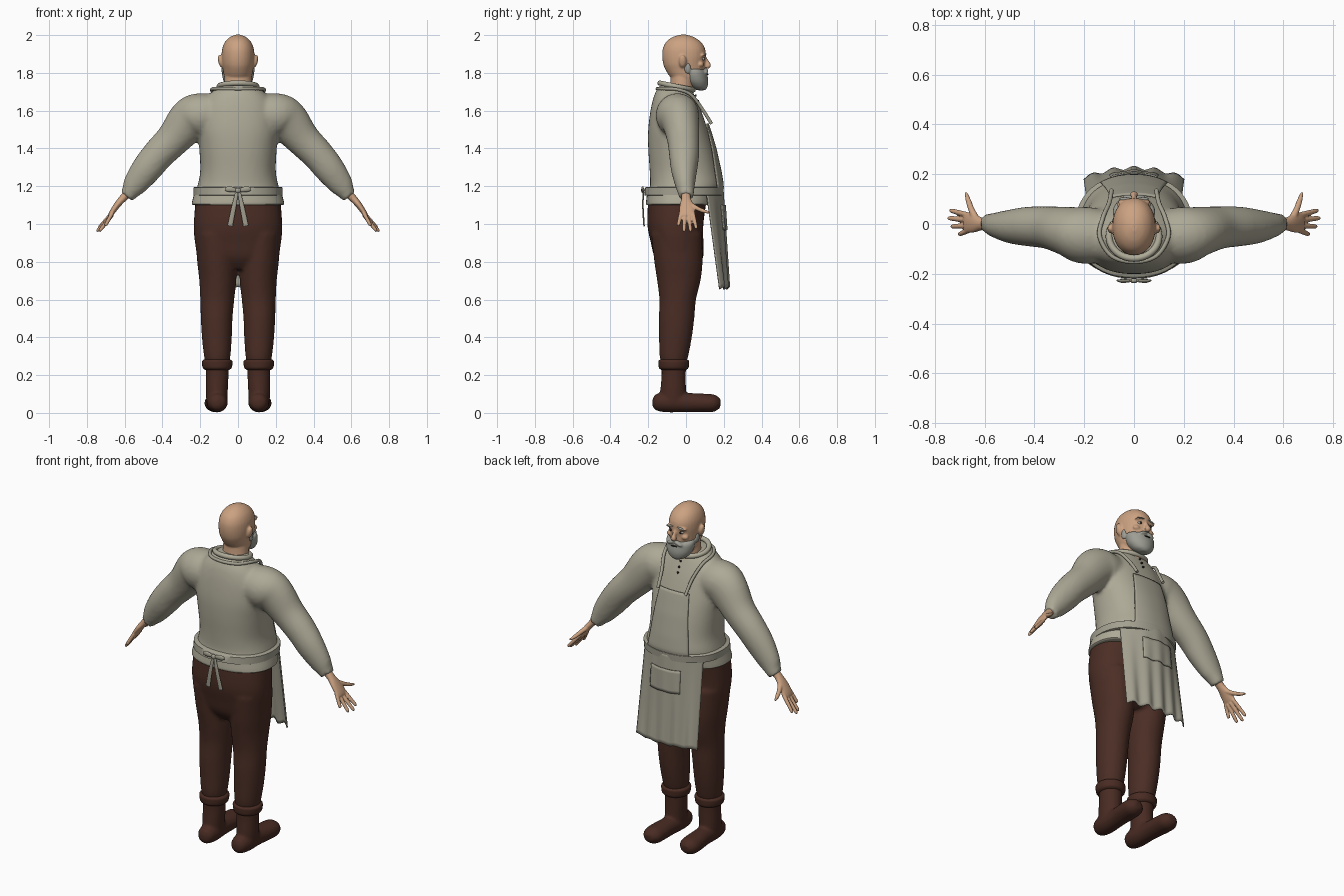
import bpy, bmesh, math
from mathutils import Vector, Matrix

default = bpy.data.objects.get("Cube")
if default:
    bpy.data.objects.remove(default, do_unlink=True)

X, Y, Z = Vector((1, 0, 0)), Vector((0, 1, 0)), Vector((0, 0, 1))


def material(name, color):
    mat = bpy.data.materials.new(name)
    mat.use_nodes = True
    mat.diffuse_color = (*color, 1)
    mat.node_tree.nodes["Principled BSDF"].inputs["Base Color"].default_value = (*color, 1)
    return mat


skin = material("skin", (.60, .36, .22))
linen = material("linen", (.42, .40, .31))
canvas = material("apron canvas", (.37, .355, .28))
wool = material("brown wool", (.07, .027, .018))
leather = material("brown leather", (.065, .024, .016))
grey = material("grey hair", (.34, .34, .30))
dark = material("dark", (.02, .015, .012))
white = material("eye white", (.6, .58, .53))


def spline(stations, steps):
    """Catmull-Rom resampling of station tuples."""
    s = [Vector(p) for p in stations]
    out = []
    for i in range(len(s) - 1):
        a, b, c, d = s[max(i - 1, 0)], s[i], s[i + 1], s[min(i + 2, len(s) - 1)]
        for k in range(steps):
            t = k / steps
            out.append(b + (c - a) * (t / 2) + (a * 2 - b * 5 + c * 4 - d) * (t * t / 2)
                       + (b * 3 - a - c * 3 + d) * (t ** 3 / 2))
    return out + [s[-1]]


def loft(bm, stations, ref=Y, flat=False, power=2.0, steps=4, sides=32):
    """Capped skin over (x, y, z, across, along_ref) stations."""
    pts = spline(stations, steps)
    rings = []
    for i, p in enumerate(pts):
        mid = Vector(p[:3])
        t = Z if flat else (Vector(pts[min(i + 1, len(pts) - 1)][:3])
                            - Vector(pts[max(i - 1, 0)][:3])).normalized()
        u = ref.cross(t).normalized()
        v = t.cross(u)
        ring = []
        for k in range(sides):
            c, s = math.cos(k * math.tau / sides), math.sin(k * math.tau / sides)
            c, s = (math.copysign(abs(w) ** (2 / power), w) for w in (c, s))
            ring.append(bm.verts.new(mid + u * (c * max(p[3], .001)) + v * (s * max(p[4], .001))))
        rings.append(ring)
    for r, q in zip(rings, rings[1:]):
        for k in range(sides):
            j = (k + 1) % sides
            bm.faces.new((r[k], r[j], q[j], q[k]))
    bm.faces.new(rings[0][::-1])
    bm.faces.new(rings[-1])


def slices(rows):
    """(z, back, front, half_width) rows to upright stations."""
    return [(0, (b + f) / 2, z, w, (f - b) / 2) for z, b, f, w in rows]


def ball(bm, mid, size, tilt=0):
    m = Matrix.Translation(mid) @ Matrix.Rotation(tilt, 4, 'Y') @ Matrix.Diagonal((*size, 1))
    bmesh.ops.create_uvsphere(bm, u_segments=20, v_segments=12, radius=1, matrix=m)


def finish(bm, name, mat, voxel=0, smooth=0, mirror=False, thick=0):
    bmesh.ops.recalc_face_normals(bm, faces=bm.faces)
    mesh = bpy.data.meshes.new(name)
    bm.to_mesh(mesh)
    bm.free()
    ob = bpy.data.objects.new(name, mesh)
    bpy.context.collection.objects.link(ob)
    mesh.materials.append(mat)
    if voxel:
        mod = ob.modifiers.new("blend", 'REMESH')
        mod.mode, mod.voxel_size, mod.use_smooth_shade = 'VOXEL', voxel, True
    if smooth:
        mod = ob.modifiers.new("soften", 'SMOOTH')
        mod.factor, mod.iterations = .5, smooth
    if thick:
        ob.modifiers.new("cloth", 'SOLIDIFY').thickness = thick
    if mirror:
        ob.modifiers.new("mirror", 'MIRROR')
    bpy.ops.object.select_all(action='DESELECT')
    ob.select_set(True)
    bpy.context.view_layer.objects.active = ob
    bpy.ops.object.shade_smooth_by_angle(angle=math.radians(45))
    return ob


def flip(stations, s):
    return [(p[0] * s, *p[1:]) for p in stations]


# Shirt: torso and sleeves blended together
TORSO = [(1.1, -.2, .13, .23), (1.16, -.2, .165, .225), (1.2, -.19, .185, .215),
         (1.28, -.192, .172, .2), (1.4, -.2, .145, .205), (1.5, -.2, .115, .212),
         (1.6, -.188, .08, .2), (1.67, -.172, .05, .165), (1.71, -.155, .03, .125),
         (1.735, -.14, .01, .095)]
SLEEVE = [(.08, -.05, 1.58, .1, .1), (.2, -.045, 1.575, .118, .115), (.26, -.03, 1.545, .115, .1),
          (.34, -.015, 1.452, .093, .086), (.42, -.01, 1.37, .085, .08), (.485, -.01, 1.29, .08, .07),
          (.545, -.005, 1.21, .065, .053), (.575, 0, 1.165, .045, .043), (.59, 0, 1.145, .04, .04)]
bm = bmesh.new()
loft(bm, slices(TORSO), flat=True, power=2.25, sides=48)
for s in (1, -1):
    loft(bm, flip(SLEEVE, s))
finish(bm, "shirt", linen, voxel=.012, smooth=5)


def chest(x, z):
    """Front of the torso at x, z."""
    for p, q in zip(TORSO, TORSO[1:]):
        if z <= q[0]:
            break
    t = (z - p[0]) / (q[0] - p[0])
    b, f, w = (p[i] + (q[i] - p[i]) * t for i in (1, 2, 3))
    return (b + f) / 2 + (f - b) / 2 * max(0, 1 - abs(x / w) ** 2.25) ** (1 / 2.25)


# Shirt hem and collar
bm = bmesh.new()
loft(bm, slices([(1.1, -.205, .14, .235), (1.105, -.212, .15, .245), (1.13, -.21, .155, .24),
                 (1.17, -.205, .165, .23)]), flat=True, power=2.2, steps=2, sides=48)
finish(bm, "shirt_hem", linen)


def band(name, points, radius, mat, cyclic=False, steps=6):
    curve = bpy.data.curves.new(name, 'CURVE')
    curve.dimensions = '3D'
    curve.bevel_depth, curve.bevel_resolution = radius, 3
    curve.use_fill_caps = True
    pts = points if cyclic else spline(points, steps)
    sp = curve.splines.new('POLY')
    sp.points.add(len(pts) - 1)
    for a, p in zip(sp.points, pts):
        a.co = (*p, 1)
    sp.use_cyclic_u = cyclic
    sp.use_smooth = True
    curve.materials.append(mat)
    ob = bpy.data.objects.new(name, curve)
    bpy.context.collection.objects.link(ob)


def oval(rx, ry, y, z, slope, n=48):
    return [(rx * math.cos(k * math.tau / n), y + ry * math.sin(k * math.tau / n),
             z - slope * math.sin(k * math.tau / n)) for k in range(n)]


band("collar", oval(.1, .088, -.05, 1.728, .018), .014, linen, True)
half = [(.09, .135, 1.53), (.1, .085, 1.61), (.125, .025, 1.685), (.138, -.05, 1.713), (.09, -.128, 1.716)]
band("neck_strap", half + [(0, -.152, 1.716)] + flip(half, -1)[::-1], .009, canvas)

# Buttons
bm = bmesh.new()
for z in (1.62, 1.65, 1.68):
    ball(bm, (0, chest(0, z) + .006, z), (.006, .006, .006))
finish(bm, "buttons", dark)


# Apron sheets
def sheet(name, place, nu, nv, mat, thick=.007):
    bm = bmesh.new()
    grid = [[bm.verts.new(place(2 * i / nu - 1, j / nv)) for i in range(nu + 1)] for j in range(nv + 1)]
    for r, q in zip(grid, grid[1:]):
        for i in range(nu):
            bm.faces.new((r[i], r[i + 1], q[i + 1], q[i]))
    finish(bm, name, mat, thick=thick).modifiers["cloth"].offset = 0


def bib(u, t):
    x, z = u * (.135 - .04 * t), 1.18 + .35 * t
    return x, chest(x, z) + .013, z


def skirt(u, t):
    x = u * (.19 + .01 * t)
    wave = .007 * t * math.cos(u * 15)
    return x, .195 + .028 * t - (.09 - .05 * t) * u * u + wave, 1.19 - .53 * t + wave


def pocket(u, t):
    x, y, z = skirt(u * .5, .17 + .25 * t)
    return x, y + .007, z


sheet("apron_bib", bib, 20, 20, canvas)
sheet("apron_skirt", skirt, 48, 24, canvas)
sheet("apron_pocket", pocket, 20, 8, canvas, .006)

# Waist tie with a bow at the back
bm = bmesh.new()
loft(bm, slices([(1.15, -.214, .19, .23), (1.153, -.22, .198, .236), (1.192, -.216, .2, .236),
                 (1.197, -.21, .192, .228)]), flat=True, power=2.2, steps=1, sides=48)
finish(bm, "waist_tie", canvas)
bm = bmesh.new()
ball(bm, (0, -.228, 1.178), (.016, .01, .014))
for s in (1, -1):
    loft(bm, flip([(.005, -.226, 1.178, .008, .006), (.045, -.23, 1.185, .015, .007),
                   (.068, -.226, 1.182, .008, .004)], s), sides=12)
    loft(bm, flip([(.005, -.226, 1.175, .008, .004), (.022, -.228, 1.09, .012, .004),
                   (.042, -.222, .99, .014, .004)], s), sides=12)
finish(bm, "waist_bow", canvas)

# Trousers
bm = bmesh.new()
loft(bm, slices([(1.13, -.2, .11, .225), (1, -.205, .092, .234), (.9, -.186, .092, .228),
                 (.82, -.165, .09, .205), (.76, -.12, .05, .12)][::-1]), flat=True, power=2.3)
LEG = [(.11, -.065, .25, .058, .06), (.11, -.064, .3, .07, .076), (.112, -.056, .4, .079, .087),
       (.113, -.05, .5, .084, .094), (.11, -.044, .6, .09, .097), (.107, -.038, .7, .098, .115),
       (.112, -.04, .8, .104, .128), (.12, -.05, .95, .108, .135)]
for s in (1, -1):
    loft(bm, flip(LEG, s), flat=True)
finish(bm, "trousers", wool, voxel=.011, smooth=4)

# Boots and their turned cuffs
bm = bmesh.new()
loft(bm, [(.112, -.068, .05, .055, .07), (.112, -.068, .12, .058, .068), (.11, -.065, .2, .06, .064),
          (.11, -.065, .27, .063, .066)], flat=True)
loft(bm, [(.107, -.178, .055, .01, .015), (.108, -.16, .055, .042, .042), (.11, -.1, .058, .056, .055),
          (.113, 0, .055, .052, .051), (.118, .09, .053, .058, .049), (.12, .15, .051, .054, .045),
          (.12, .183, .049, .025, .022)], ref=Z)
finish(bm, "boots", leather, voxel=.008, smooth=4, mirror=True)
bm = bmesh.new()
loft(bm, [(.11, -.065, .228, .064, .066), (.11, -.065, .238, .076, .078), (.11, -.065, .262, .081, .081),
          (.11, -.065, .276, .079, .08), (.11, -.065, .284, .066, .068)], flat=True)
finish(bm, "boot_cuffs", leather, mirror=True)

# Hands
bm = bmesh.new()
loft(bm, [(.575, 0, 1.17, .024, .027), (.61, 0, 1.135, .02, .025), (.64, .003, 1.1, .017, .037),
          (.668, .006, 1.06, .014, .042), (.682, .006, 1.04, .008, .038)])
for base, tip in (((.036, 1.06), (.74, .055, .975)), ((.015, 1.05), (.748, .024, .96)),
                  ((-.007, 1.05), (.735, -.01, .96)), ((-.026, 1.06), (.703, -.042, .99))):
    a, b = Vector((.665, *base)), Vector(tip)
    loft(bm, [(*a.lerp(b, t), r, r) for t, r in ((0, .011), (.5, .0105), (.9, .009), (1, .004))], sides=12)
loft(bm, [(.63, .012, 1.11, .016, .014), (.652, .055, 1.085, .013, .012), (.666, .095, 1.068, .011, .01),
          (.676, .128, 1.06, .005, .005)], ref=Z, sides=12)
finish(bm, "hands", skin, voxel=.0045, smooth=2, mirror=True)

# Head, neck, nose, brow and ears
bm = bmesh.new()
loft(bm, slices([(1.725, -.01, .085, .035), (1.75, -.05, .094, .06), (1.78, -.085, .096, .073),
                 (1.82, -.11, .1, .08), (1.85, -.121, .1, .085), (1.89, -.126, .105, .087),
                 (1.93, -.122, .1, .083), (1.965, -.104, .078, .068), (1.99, -.07, .04, .042),
                 (2.002, -.03, 0, .012)]), flat=True, power=2.1)
loft(bm, slices([(1.66, -.1, .04, .08), (1.73, -.085, .042, .074), (1.8, -.08, .045, .07)]), flat=True)
loft(bm, [(0, .098, 1.885, .008, .008), (0, .112, 1.855, .011, .012), (0, .118, 1.838, .017, .014),
          (0, .108, 1.826, .01, .008)], sides=16)
for s in (1, -1):
    ball(bm, (s * .035, .088, 1.896), (.03, .017, .009), s * .15)
    ball(bm, (s * .092, -.018, 1.862), (.013, .02, .034), s * .2)
    ball(bm, (s * .045, .078, 1.845), (.024, .017, .016))
finish(bm, "head", skin, voxel=.0055, smooth=2)

# Beard, moustache and eyebrows
bm = bmesh.new()
loft(bm, slices([(1.708, .06, .1, .02), (1.722, .03, .112, .05), (1.75, 0, .118, .073),
                 (1.78, -.012, .115, .083), (1.805, -.012, .108, .085), (1.82, 0, .09, .08)]), flat=True)
for s in (1, -1):
    ball(bm, (s * .08, .008, 1.825), (.009, .018, .03))
    ball(bm, (s * .022, .103, 1.81), (.03, .016, .011), s * .35)
finish(bm, "beard", grey, voxel=.0055, smooth=2)
bm = bmesh.new()
ball(bm, (.036, .101, 1.9), (.024, .007, .005), .15)
finish(bm, "eyebrows", grey, mirror=True)

# Eyes and mouth
bm = bmesh.new()
ball(bm, (.033, .089, 1.874), (.015, .011, .008))
finish(bm, "eyes", white, mirror=True)
bm = bmesh.new()
ball(bm, (.033, .096, 1.874), (.008, .006, .007))
finish(bm, "pupils", dark, mirror=True)
bm = bmesh.new()
ball(bm, (0, .113, 1.792), (.02, .006, .004))
finish(bm, "mouth", dark)
